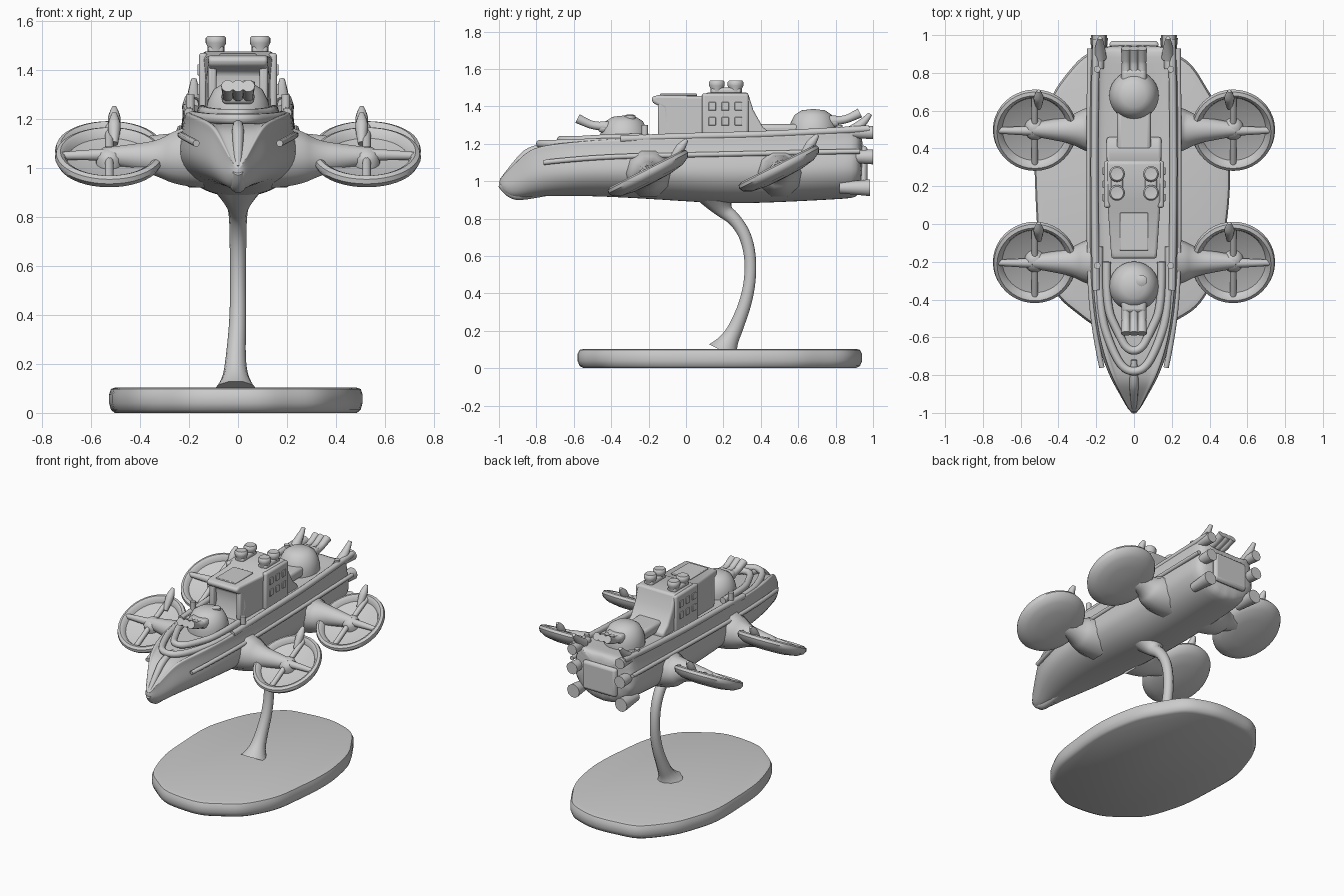
import bpy, bmesh, math
from mathutils import Vector, Matrix

if "Cube" in bpy.data.objects:
    bpy.data.objects.remove(bpy.data.objects["Cube"])


def finish(name, bm, bevel=0, subsurf=0, matrix=None, angle=45):
    if matrix:
        bm.transform(matrix)
    bmesh.ops.recalc_face_normals(bm, faces=bm.faces[:])
    me = bpy.data.meshes.new(name)
    bm.to_mesh(me)
    bm.free()
    ob = bpy.data.objects.new(name, me)
    bpy.context.collection.objects.link(ob)
    if bevel:
        m = ob.modifiers.new("bevel", 'BEVEL')
        m.width, m.segments, m.limit_method = bevel, 3, 'ANGLE'
    if subsurf:
        m = ob.modifiers.new("smooth", 'SUBSURF')
        m.levels = m.render_levels = subsurf
    me.shade_smooth()
    if not subsurf:
        me.set_sharp_from_angle(angle=math.radians(angle))
    return ob


def loft(name, rings, **kw):
    bm = bmesh.new()
    vr = [[bm.verts.new(p) for p in r] for r in rings]
    n = len(vr[0])
    for a, b in zip(vr, vr[1:]):
        for i in range(n):
            bm.faces.new((a[i], a[(i + 1) % n], b[(i + 1) % n], b[i]))
    bm.faces.new(vr[0])
    bm.faces.new(vr[-1])
    return finish(name, bm, **kw)


def lathe(name, prof, matrix, seg=40):
    rings = [[(r * math.cos(2 * math.pi * i / seg), r * math.sin(2 * math.pi * i / seg), z)
              for i in range(seg)] for r, z in prof]
    return loft(name, rings, matrix=matrix)


def tube(name, pts, radii, matrix=None):
    cu = bpy.data.curves.new(name, 'CURVE')
    cu.dimensions, cu.bevel_depth, cu.bevel_resolution = '3D', 1, 3
    cu.use_fill_caps, cu.resolution_u = True, 6
    sp = cu.splines.new('NURBS')
    sp.points.add(len(pts) - 1)
    for i, p in enumerate(pts):
        v = matrix @ Vector(p) if matrix else Vector(p)
        sp.points[i].co = (*v, 1)
        sp.points[i].radius = radii[i] if isinstance(radii, (list, tuple)) else radii
    sp.order_u = min(3, len(pts))
    sp.use_endpoint_u = True
    tmp = bpy.data.objects.new(name + "_path", cu)
    bpy.context.collection.objects.link(tmp)
    dg = bpy.context.evaluated_depsgraph_get()
    me = bpy.data.meshes.new_from_object(tmp.evaluated_get(dg))
    bpy.data.objects.remove(tmp)
    bm = bmesh.new()
    bm.from_mesh(me)
    bpy.data.meshes.remove(me)
    bmesh.ops.remove_doubles(bm, verts=bm.verts[:], dist=1e-5)
    return finish(name, bm)


def box(name, c, size, bevel=0.01):
    bm = bmesh.new()
    bmesh.ops.create_cube(bm, size=1, matrix=Matrix.Translation(c) @ Matrix.Diagonal((*size, 1)))
    return finish(name, bm, bevel=bevel)


def at(*p):
    return Matrix.Translation(p)


# Display base: rounded oval slab with a slightly wavy rim
def oval(k, z):
    out = []
    for i in range(96):
        t = 2 * math.pi * i / 96
        c, s = math.cos(t), math.sin(t)
        w = k * (1 + 0.008 * math.sin(7 * t) + 0.005 * math.sin(13 * t + 1))
        out.append((-0.01 + 0.515 * w * math.copysign(abs(c) ** 0.85, c),
                    0.185 + 0.76 * w * math.copysign(abs(s) ** 0.85, s), z))
    return out


loft("display_base", [oval(.955, 0), oval(.985, .012), oval(1, .04), oval(1, .075),
                      oval(.985, .098), oval(.95, .104)])

# Curved support stem
tube("support_stem",
     [(-.01, .2, .09), (-.01, .22, .13), (-.01, .27, .22), (0, .33, .38), (0, .35, .55),
      (0, .325, .7), (0, .26, .8), (0, .19, .85), (0, .17, .92)],
     [.09, .055, .04, .034, .032, .034, .036, .045, .11])

# Hull: y, half width, keel z, rail z
stations = [(-1, .02, .965, 1.01), (-.95, .05, .91, 1.06), (-.88, .09, .908, 1.13),
            (-.82, .125, .915, 1.18), (-.7, .175, .92, 1.2), (-.55, .215, .92, 1.215),
            (-.3, .245, .91, 1.23), (0, .25, .89, 1.235), (.25, .25, .875, 1.24),
            (.6, .25, .89, 1.25), (.88, .24, .905, 1.27), (.95, .225, .915, 1.275)]


def hull_ring(y, w, zb, zt):
    h, d = zt - zb, min(.02, w * .1)
    half = [(.35 * w, zb + .02 * h), (.75 * w, zb + .14 * h), (w, zb + .38 * h), (.98 * w, zb + .6 * h),
            (.9 * w, zt - .12 * h), (.91 * w, zt - .02 * h), (.88 * w, zt), (.76 * w, zt),
            (.73 * w, zt - d)]
    pts = [(0, zb)] + half + [(0, zt - d)] + [(-x, z) for x, z in reversed(half)]
    return [(x, y, z) for x, z in pts]


loft("hull", [hull_ring(*s) for s in stations], subsurf=2)
tube("bow_ram", [(0, -.99, .985), (0, -.94, .935), (0, -.86, .93), (0, -.7, .95)], [.02, .035, .035, .02])
tube("bow_ridge", [(0, -.985, 1.0), (0, -.9, 1.105), (0, -.82, 1.175), (0, -.72, 1.19)], [.015, .022, .025, .015])

# Bow coamings: nested chevrons around the front gun
for name, x, y0, y1, z, r in (("outer_coaming", .185, -.12, -.78, 1.2, .022),
                              ("inner_coaming", .145, -.2, -.67, 1.22, .022)):
    half = [(x, y0, z + .015), (x * 1.03, y0 * .5 + y1 * .5, z + .01), (x * .6, y1 + .1, z), (x * .25, y1, z)]
    tube(name, half + [(-a, b, c) for a, b, c in reversed(half)], r)

# Side rails, hull strakes, rail posts and stern nozzles
for s in (-1, 1):
    tube("side_rail", [(s * .2, -.35, 1.225), (s * .208, 0, 1.24), (s * .21, .5, 1.25), (s * .2, .98, 1.28)], .02)
    tube("hull_strake", [(s * .17, -.76, 1.1), (s * .228, -.5, 1.13), (s * .24, 0, 1.14), (s * .235, .93, 1.16)], .014)
    for y in (-.22, .82):
        tube("rail_post", [(s * .195, y, 1.22), (s * .195, y, 1.3)], .018)
    for z, y1, r in ((1.26, 1.0, .035), (1.13, 1.0, .04), (.965, .985, .045)):
        tube("stern_nozzle", [(s * .185, .82, z), (s * .185, .92, z), (s * .185, .96, z), (s * .185, y1, z)],
             [r * .7, r * .9, r, r * 1.05])
    tube("stern_fin", [(s * .18, .88, 1.26), (s * .18, .95, 1.31), (s * .18, .985, 1.36)], [.035, .025, .012])
box("stern_plate", (0, .95, 1.09), (.26, .04, .2), .02)

# Superstructure: side profile extruded across x, narrower toward the front
prof = [(-.15, 1.2), (-.11, 1.3), (-.12, 1.39), (-.18, 1.42), (-.185, 1.45), (-.15, 1.46), (.08, 1.455),
        (.12, 1.475), (.33, 1.475), (.36, 1.38), (.41, 1.29), (.46, 1.25), (.46, 1.2)]
loft("superstructure",
     [[(s * min(.145, .12 + .07 * (y + .18)), y, z) for y, z in prof] for s in (-1, 1)], bevel=.014)
box("roof_panel", (0, -.04, 1.462), (.15, .2, .012), .005)
box("aft_walkway", (0, .49, 1.27), (.18, .24, .07), .02)
for s in (-1, 1):
    box("side_buttress", (s * .142, .21, 1.34), (.035, .25, .26), .014)
    for y in (.14, .21, .28):
        for z in (1.32, 1.4):
            box("window_panel", (s * .16, y, z), (.012, .04, .045), .004)
    box("front_pillar", (s * .105, -.12, 1.32), (.035, .06, .2), .012)
    # Chimneys in pairs on a shared plinth
    box("chimney_plinth", (s * .09, .215, 1.48), (.065, .16, .04), .015)
    for y in (.165, .265):
        lathe("chimney", [(.034, 0), (.034, .04), (.042, .055), (.042, .075), (.034, .084), (.018, .082)],
              at(s * .09, y, 1.455), 20)

# Gun turrets, front one facing -y and rear one facing +y
for name, y, z, r, h, d in (("front_turret", -.33, 1.2, .125, .15, -1), ("rear_turret", .68, 1.23, .125, .155, 1)):
    lathe(name, [(r * 1.05, 0), (r * 1.05, .25 * h), (r * .98, .5 * h), (r * .8, .8 * h), (r * .5, .96 * h),
                 (.01, h)], at(0, y, z))
    box(name + "_mantlet", (0, y + d * .1, z + .09), (.13, .08, .06), .02)
    for x in (-.042, 0, .042):
        tube(name + "_barrel", [(x, y + d * .08, z + .09), (x, y + d * .16, z + .095), (x, y + d * .21, z + .115),
                                (x, y + d * .25, z + .135)], [.027, .022, .024, .027])
lathe("front_turret_hatch", [(.03, 0), (.03, .02), (.015, .027)], at(.04, -.3, 1.33), 16)

# Four tilted rotor pods with arm, bowl, spokes and rear horn
for s in (-1, 1):
    for yc, zc in ((-.2, 1.04), (.5, 1.065)):
        M = at(s * .525, yc, zc) @ Matrix.Rotation(math.radians(27), 4, 'X') @ Matrix.Diagonal((1, 1.08, 1, 1))
        lathe("rotor_bowl", [(.01, -.055), (.1, -.052), (.17, -.04), (.21, -.018), (.222, .004), (.217, .022),
                             (.2, .03), (.185, .022), (.172, -.004), (.1, -.02), (.01, -.022)], M)
        tube("rotor_spoke_long", [(0, -.2, .005), (0, 0, .012), (0, .2, .01)], .017, M)
        tube("rotor_spoke_cross", [(-s * .2, 0, .01), (0, 0, .02), (s * .2, 0, .01)], [.035, .028, .016], M)
        lathe("rotor_hub", [(.055, -.03), (.052, .015), (.035, .035), (.01, .042)], M, 24)
        tube("rotor_horn", [(-s * .02, .12, .0), (-s * .02, .18, .035), (-s * .02, .215, .055), (-s * .02, .245, .07)],
             [.015, .028, .024, .01], M)
        tube("rotor_arm", [(s * .15, yc, 1.05), (s * .25, yc, 1.04), (s * .33, yc, zc), (s * .43, yc, zc + .005),
                           (s * .54, yc, zc + .01)], [.14, .12, .075, .055, .035])
